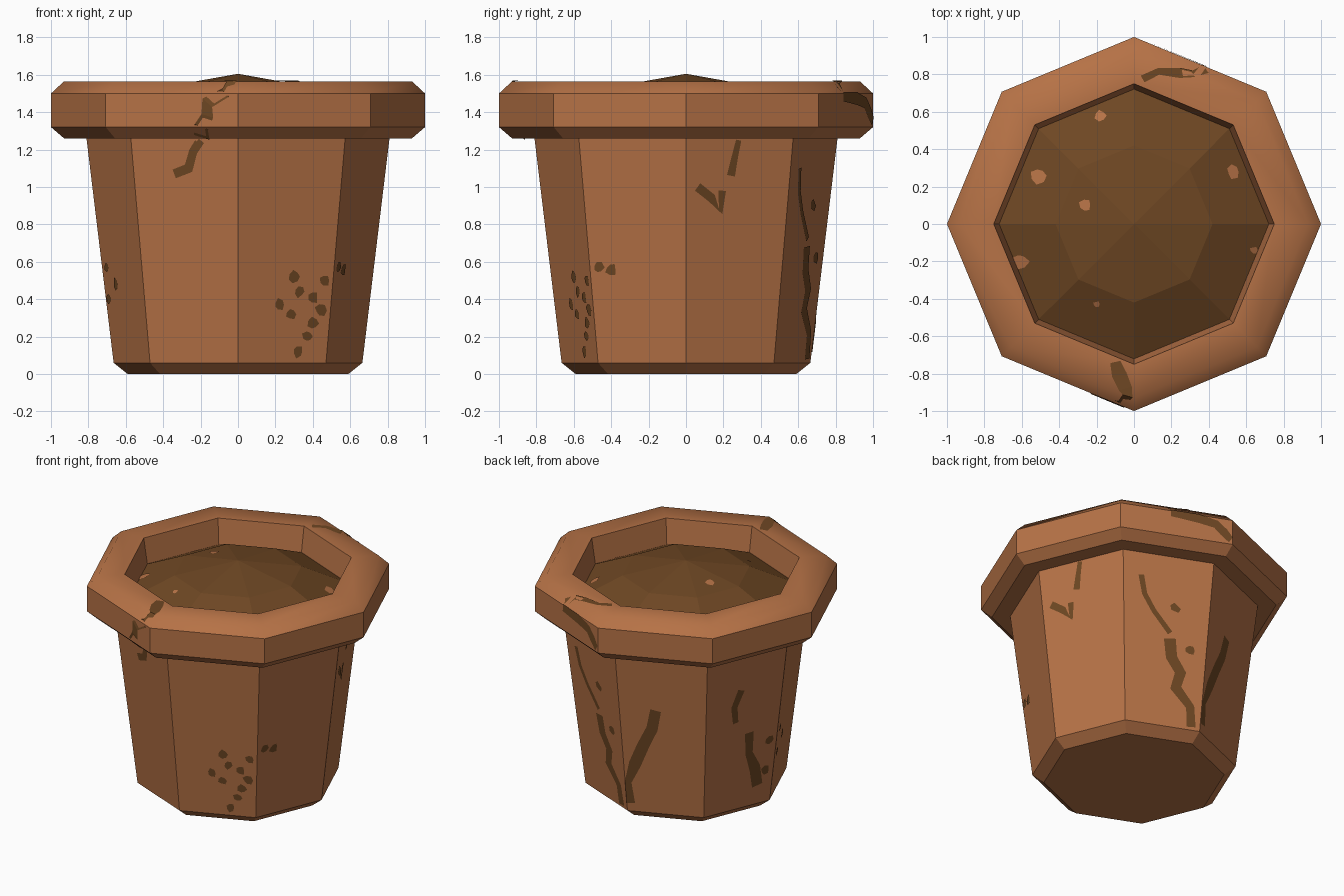
import bpy, bmesh, math, random
from mathutils import Vector

if "Cube" in bpy.data.objects:
    bpy.data.objects.remove(bpy.data.objects["Cube"])

random.seed(4)


def material(name, srgb):
    m = bpy.data.materials.new(name)
    m.diffuse_color = [((c / 255 + 0.055) / 1.055) ** 2.4 for c in srgb] + [1]
    m.use_nodes = True
    m.node_tree.nodes["Principled BSDF"].inputs["Base Color"].default_value = m.diffuse_color
    return m


clay = material("terracotta", (182, 114, 70))
earth = material("dark_earth", (110, 71, 35))


def finish(name, bm, mat):
    me = bpy.data.meshes.new(name)
    bm.to_mesh(me)
    bm.free()
    me.materials.append(mat)
    ob = bpy.data.objects.new(name, me)
    bpy.context.collection.objects.link(ob)
    return ob


def lathe(name, profile, mat, smooth_above=None):
    """Eight-sided turned form; a zero radius closes it to a point."""
    bm = bmesh.new()
    rings = []
    for r, z in profile:
        n = 8 if r else 1
        rings.append([bm.verts.new((r * math.cos(k * math.pi / 4), r * math.sin(k * math.pi / 4), z))
                      for k in range(n)])
    for a, b in zip(rings, rings[1:]):
        for k in range(8):
            j = (k + 1) % 8
            vs = [a[k % len(a)], a[j % len(a)], b[j % len(b)], b[k % len(b)]]
            f = bm.faces.new(list(dict.fromkeys(vs)))
            f.normal_update()
            if smooth_above and f.calc_center_median().z > smooth_above and f.normal.z > 0.3:
                f.smooth = True
    return finish(name, bm, mat)


# Pot: foot, tapered body, chamfered rim and inner lip
BODY = [(0.665, 0.06), (0.81, 1.26)]
RIM = [(0.93, 1.26), (1.0, 1.32), (1.0, 1.50), (0.93, 1.565)]
lathe("pot", [(0, 0), (0.59, 0)] + BODY + RIM + [(0.75, 1.565), (0.72, 1.38)], clay, 1.5)

# Soil: shallow faceted mound
SOIL = [(0.725, 1.385), (0.42, 1.53), (0, 1.605)]
lathe("soil", SOIL, earth)


def radius_at(profile, z):
    for (r0, z0), (r1, z1) in zip(profile, profile[1:]):
        if z <= z1:
            return r0 + (r1 - r0) * (z - z0) / (z1 - z0)
    return profile[-1][0] - (z - profile[-1][1])   # beyond the rim edge: flat top


def on_panel(angle, s, z, profile):
    """Point on one of the eight panels, s across and z up the unrolled wall."""
    a = math.radians(angle)
    n, t = Vector((math.cos(a), math.sin(a), 0)), Vector((-math.sin(a), math.cos(a), 0))
    r = radius_at(profile, z)
    half = r * math.sin(math.pi / 8)
    p = n * (r * math.cos(math.pi / 8) + 0.004) + t * max(-half, min(half, s))
    p.z = min(z, 1.565) + (0.004 if z > 1.5 else 0)
    return p


def blob(bm, place, cx, cy, size):
    pts = []
    for k in range(7):
        a, r = k * math.tau / 7, size * random.uniform(0.7, 1.2)
        pts.append(bm.verts.new(place(cx + r * math.cos(a), cy + r * math.sin(a))))
    bm.faces.new(pts)


def streak(bm, angle, pts, width, profile):
    """Uneven ribbon through (fraction across panel, height) points."""
    place = lambda s, z: on_panel(angle, s, z, profile)
    path = [Vector(((f - 0.5) * 2 * math.sin(math.pi / 8) * radius_at(profile, z), z)) for f, z in pts]
    if len(path) == 1:
        return blob(bm, place, path[0].x, path[0].y, width)
    pairs = []
    for i, p in enumerate(path):
        d = (path[min(i + 1, len(path) - 1)] - path[max(i - 1, 0)]).normalized()
        off = Vector((-d.y, d.x)) * width * random.uniform(0.75, 1.2)
        pairs.append((bm.verts.new(place(*(p - off))), bm.verts.new(place(*(p + off)))))
    for (r0, l0), (r1, l1) in zip(pairs, pairs[1:]):
        bm.faces.new((r0, r1, l1, l0))


# Earth streaks and spots on the body panels
bm = bmesh.new()
for angle, width, pts in [
    (-112.5, 0.03, [(0.65, 1.25), (0.58, 1.19), (0.53, 1.10), (0.39, 1.07)]),
    (22.5, 0.02, [(0.49, 1.25), (0.46, 1.16), (0.43, 1.06)]),
    (22.5, 0.022, [(0.11, 1.0), (0.25, 0.94), (0.34, 0.87), (0.35, 0.98)]),
    (67.5, 0.022, [(0.2, 1.1), (0.24, 0.97), (0.35, 0.86), (0.55, 0.72)]),
    (67.5, 0.035, [(0.55, 0.68), (0.58, 0.55), (0.7, 0.45), (0.65, 0.34), (0.85, 0.22), (0.88, 0.08)]),
    (112.5, 0.035, [(0.42, 0.84), (0.37, 0.7), (0.25, 0.56), (0.14, 0.42), (0.03, 0.28), (0.04, 0.12)]),
    (157.5, 0.025, [(0.45, 0.96), (0.37, 0.84), (0.4, 0.72)]),
    (157.5, 0.035, [(0.6, 0.62), (0.62, 0.46), (0.72, 0.34), (0.78, 0.2)]),
]:
    streak(bm, angle, pts, width, BODY)
for angle, spots in {
    -67.5: [(0.59, 0.52), (0.65, 0.44), (0.8, 0.41), (0.91, 0.5), (0.44, 0.37), (0.57, 0.32),
            (0.89, 0.34), (0.82, 0.27), (0.77, 0.2), (0.67, 0.12)],
    -157.5: [(0.13, 0.57), (0.31, 0.48), (0.08, 0.4)],
    -22.5: [(0.09, 0.57), (0.22, 0.56)],
    157.5: [(0.9, 0.52), (0.88, 0.3)],
    67.5: [(0.8, 0.62), (0.6, 0.9)],
}.items():
    for spot in spots:
        streak(bm, angle, [spot], 0.032, BODY)

# Streaks running over the rim
streak(bm, -112.5, [(0.82, 1.72), (0.87, 1.66), (0.93, 1.60), (0.95, 1.565), (0.9, 1.5),
                    (0.77, 1.45), (0.77, 1.38), (0.72, 1.32), (0.71, 1.265)], 0.035, RIM)
streak(bm, 67.5, [(0.92, 1.705), (0.79, 1.63), (0.62, 1.59), (0.52, 1.565), (0.45, 1.51)], 0.025, RIM)
streak(bm, 67.5, [(0.45, 1.48), (0.7, 1.47), (0.85, 1.45), (0.92, 1.40), (0.99, 1.35)], 0.028, RIM)
finish("earth_stains", bm, earth)


def on_soil(x, y):
    r = max(x * math.cos(a) + y * math.sin(a)
            for a in (math.radians(22.5 + 45 * k) for k in range(8))) / math.cos(math.pi / 8)
    (r0, z0), (r1, z1) = (SOIL[0], SOIL[1]) if r > SOIL[1][0] else (SOIL[1], SOIL[2])
    return Vector((x, y, z0 + (z1 - z0) * (r - r0) / (r1 - r0) + 0.005))


# Clay flecks on the soil
bm = bmesh.new()
for x, y, size in [(-0.18, 0.58, 0.03), (-0.51, 0.26, 0.045), (0.53, 0.28, 0.037), (-0.26, 0.1, 0.035),
                   (-0.61, -0.2, 0.045), (0.64, -0.14, 0.02), (-0.2, -0.43, 0.018)]:
    blob(bm, on_soil, x, y, size)
finish("clay_flecks", bm, clay)
